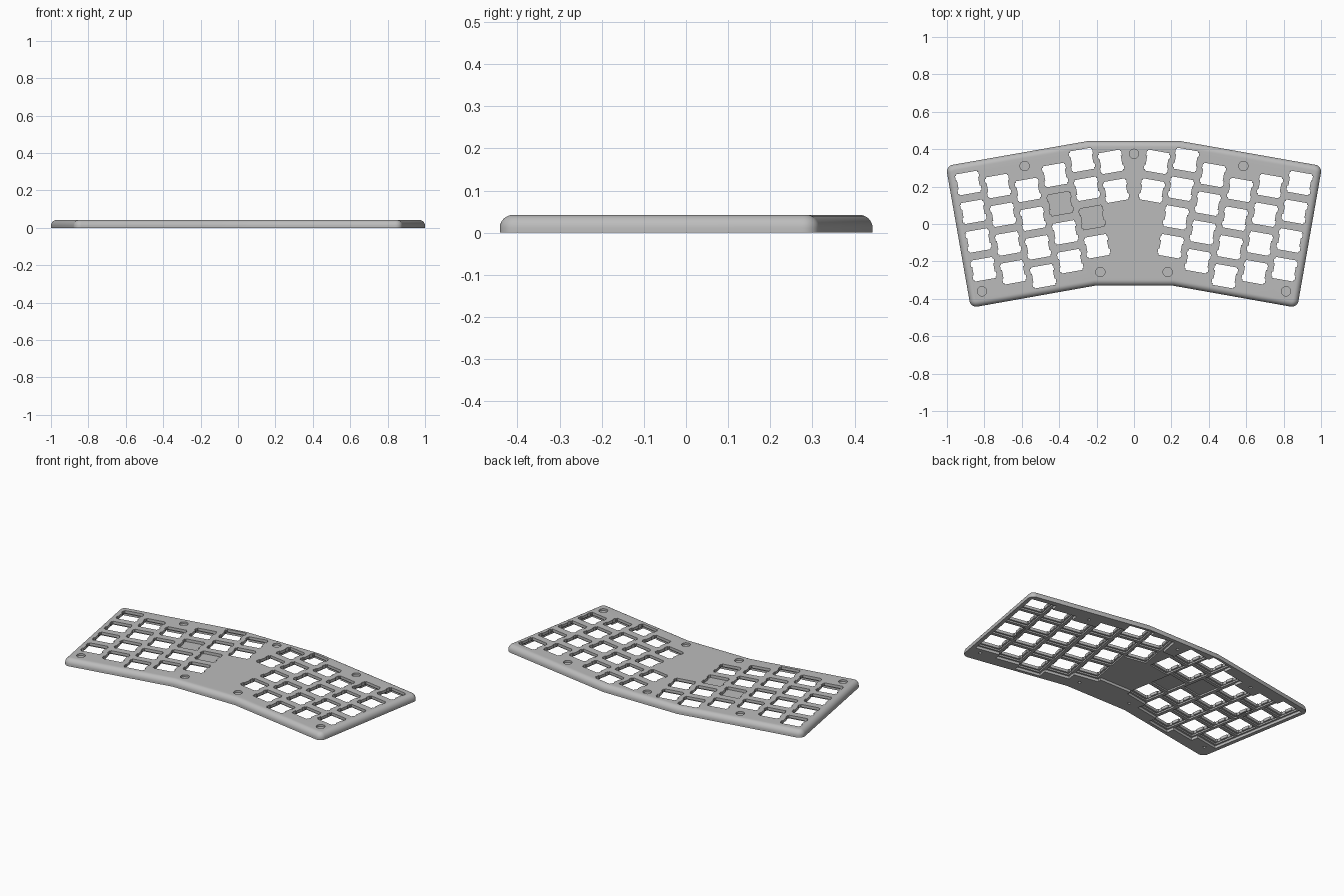
import bpy, bmesh, math
from mathutils import Vector

cube = bpy.data.objects.get("Cube")
if cube:
    bpy.data.objects.remove(cube, do_unlink=True)

TILT = math.radians(10)
HEIGHT = 0.042
PITCH = 0.156
# top key centre and key count of each column, outermost first
COLUMNS = [(0.886, 0.219, 4), (0.727, 0.203, 4), (0.567, 0.182, 4),
           (0.422, 0.262, 4), (0.278, 0.342, 4), (0.123, 0.332, 2)]
SCREWS = [(0.585, 0.31), (0.18, -0.257), (0.813, -0.36)]

grey = bpy.data.materials.new("case grey")
grey.use_nodes = True
grey.diffuse_color = (0.5, 0.5, 0.5, 1)
grey.node_tree.nodes["Principled BSDF"].inputs["Base Color"].default_value = (0.5, 0.5, 0.5, 1)


def prism(bm, points, z0, z1):
    """Upright prism over a counter-clockwise outline."""
    face = bm.faces.new([bm.verts.new((x, y, z0)) for x, y in points])
    ext = bmesh.ops.extrude_face_region(bm, geom=[face])
    top = [g for g in ext["geom"] if isinstance(g, bmesh.types.BMVert)]
    bmesh.ops.translate(bm, verts=top, vec=(0, 0, z1 - z0))
    bmesh.ops.recalc_face_normals(bm, faces=bm.faces)


def make_object(name, bm):
    mesh = bpy.data.meshes.new(name)
    bm.to_mesh(mesh)
    bm.free()
    obj = bpy.data.objects.new(name, mesh)
    bpy.context.collection.objects.link(obj)
    return obj


def mirror_outline(right):
    return right + [(-x, y) for x, y in reversed(right)]


def square(h):
    return [(-h, -h), (h, -h), (h, h), (-h, h)]


def circle(cx, cy, r, n=24):
    return [(cx + r * math.cos(2 * math.pi * i / n),
             cy + r * math.sin(2 * math.pi * i / n)) for i in range(n)]


def switch_outline():
    """Square switch opening with two clip notches on each side."""
    half, wing, low, high = 0.057, 0.0635, 0.0235, 0.0485
    side = [(half, -half), (half, -high), (wing, -high), (wing, -low), (half, -low)]
    side += [(x, -y) for x, y in reversed(side)]
    return side + [(-x, -y) for x, y in side]


def key_places():
    for x, y, count in COLUMNS:
        for row in range(count):
            kx = x - row * PITCH * math.sin(TILT)
            ky = y - row * PITCH * math.cos(TILT)
            yield kx, ky, -TILT
            yield -kx, ky, TILT


def key_prisms(bm, outline, z0, z1):
    for kx, ky, angle in key_places():
        c, s = math.cos(angle), math.sin(angle)
        prism(bm, [(kx + c * x - s * y, ky + s * x + c * y) for x, y in outline], z0, z1)


def cut(target, name, bm, overlapping=False):
    cutter = make_object(name, bm)
    cutter.hide_render = True
    mod = target.modifiers.new(name, 'BOOLEAN')
    mod.operation = 'DIFFERENCE'
    mod.solver = 'EXACT'
    mod.use_self = overlapping
    mod.object = cutter
    bpy.context.view_layer.objects.active = target
    bpy.ops.object.modifier_apply(modifier=mod.name)
    bpy.data.objects.remove(cutter, do_unlink=True)


# case slab: bent outline, rounded corners, rounded upper rim
bm = bmesh.new()
prism(bm, mirror_outline([(0.21, -0.33), (0.873, -0.448), (1.006, 0.31), (0.25, 0.443)]), 0, HEIGHT)
corners = [e for e in bm.edges
           if abs(e.verts[0].co.z - e.verts[1].co.z) > 0.01 and abs(e.verts[0].co.x) > 0.5]
bmesh.ops.bevel(bm, geom=corners, offset=0.037, segments=8, profile=0.5, affect='EDGES')
rim = [e for e in bm.edges if all(v.co.z > HEIGHT - 0.001 for v in e.verts)]
bmesh.ops.bevel(bm, geom=rim, offset=0.031, segments=8, profile=0.5, affect='EDGES')
case = make_object("keyboard_case_top", bm)
case.data.materials.append(grey)
bpy.ops.object.select_all(action='DESELECT')
case.select_set(True)

# stepped circuit board cavity underneath
bm = bmesh.new()
key_prisms(bm, square(0.079), -0.02, 0.016)
prism(bm, mirror_outline([(0.17, -0.16), (0.2, 0.0), (0.12, 0.3)]), -0.021, 0.016)
cut(case, "board_cavity", bm, True)

# shallow pocket under each key
bm = bmesh.new()
key_prisms(bm, square(0.068), -0.02, 0.025)
cut(case, "switch_pockets", bm)

# switch openings
bm = bmesh.new()
key_prisms(bm, switch_outline(), -0.03, 0.08)
cut(case, "switch_openings", bm)

# screw recesses above and pilot holes below
bm = bmesh.new()
for sx, sy in [(0, 0.375)] + SCREWS + [(-x, y) for x, y in SCREWS]:
    prism(bm, circle(sx, sy, 0.025), 0.03, 0.08)
    prism(bm, circle(sx, sy, 0.009, 12), -0.03, 0.022)
cut(case, "screw_holes", bm)

bpy.context.view_layer.objects.active = case
bpy.ops.object.shade_smooth_by_angle(angle=math.radians(30))
